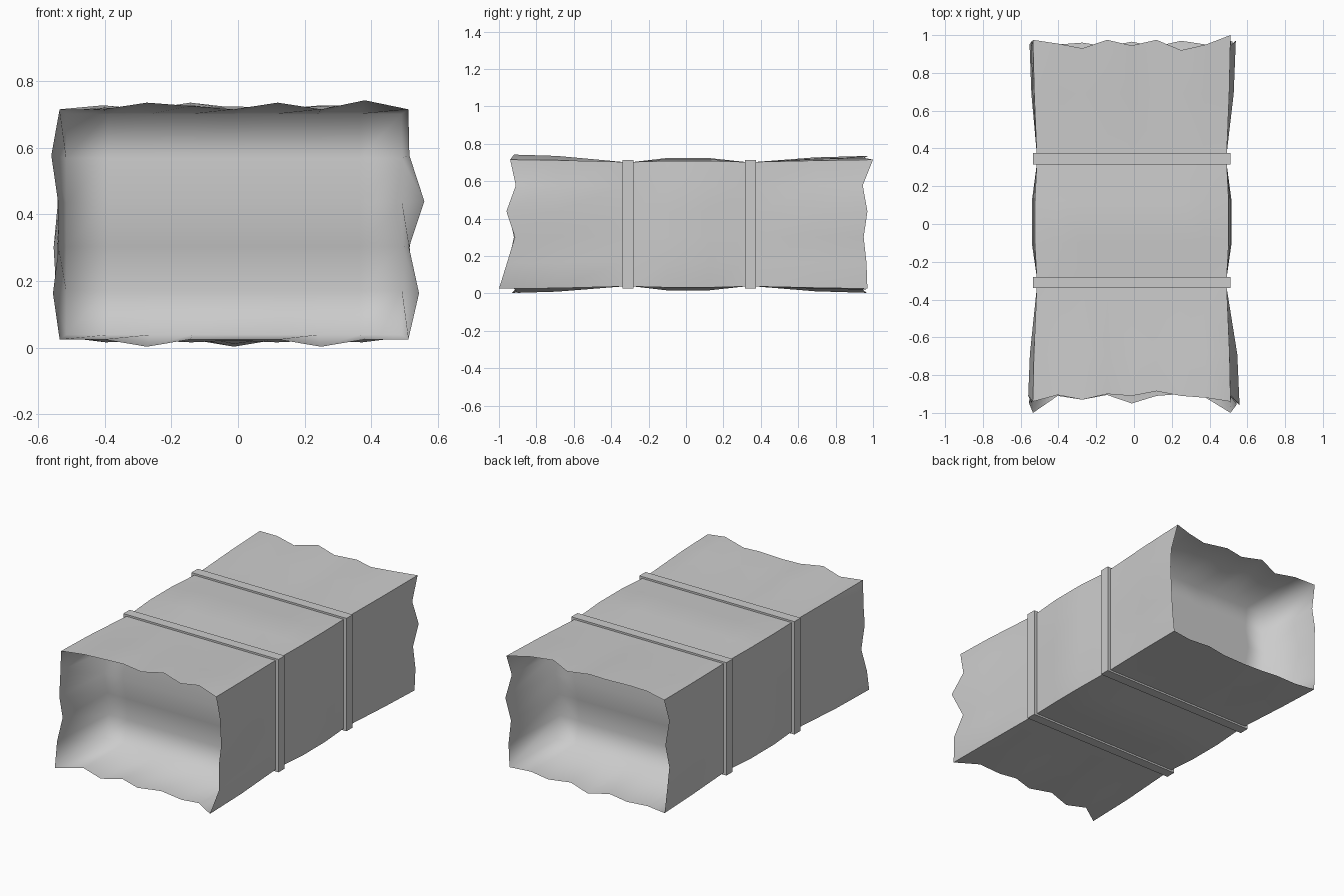
import bpy, bmesh

if "Cube" in bpy.data.objects:
    bpy.data.objects.remove(bpy.data.objects["Cube"])

CX, CZ = -0.012, 0.37          # centre of the cross-section
NX, NZ = 8, 5                  # cells across the width and the height

grey = bpy.data.materials.new("plain grey")
grey.diffuse_color = (0.6, 0.6, 0.6, 1)
grey.use_nodes = True
grey.node_tree.nodes["Principled BSDF"].inputs["Base Color"].default_value = grey.diffuse_color


def loop_cells():
    """Grid indices around the border: bottom, right, top, left."""
    return ([(i, 0) for i in range(NX)] + [(NX, j) for j in range(NZ)]
            + [(i, NZ) for i in range(NX, 0, -1)] + [(0, j) for j in range(NZ, 0, -1)])


LOOP = loop_cells()

# Outline of each torn end: y along bottom/top (left to right) and left/right
# (low to high, inner rows), and the outward bulge of the same points.
FRONT = dict(
    y_bottom=[-1.0, -.91, -.93, -.905, -.95, -.91, -.90, -.92, -1.0],
    y_top=[-.94, -.905, -.93, -.90, -.91, -.885, -.91, -.92, -.94],
    y_left=[-.95, -.92, -.95, -.91], y_right=[-.957, -.915, -.96, -.91],
    b_bottom=[0, 0, .022, 0, 0, 0, .022, 0, 0],
    b_top=[0, 0, .02, .01, 0, .02, 0, .027, 0],
    b_left=[.02, .003, .005, .025], b_right=[.032, .002, .048, .003])
BACK = dict(
    y_bottom=[.97, .95, .96, .94, .965, .94, .97, .95, .97],
    y_top=[.975, .955, .93, .975, .945, .975, .92, .95, 1.0],
    y_left=[.96, .95, .97, .94], y_right=[.965, .95, .97, .945],
    b_bottom=[0, 0, .005, 0, .022, 0, .005, 0, 0],
    b_top=[0, .012, 0, .02, .005, 0, .012, .01, 0],
    b_left=[.01, .018, .005, .01], b_right=[.01, .004, .028, .002])


def edge_value(end, kind, i, j):
    if j == 0:
        return end[kind + "_bottom"][i]
    if j == NZ:
        return end[kind + "_top"][i]
    return end[kind + ("_left" if i == 0 else "_right")][j - 1]


def place(i, j, hx, hz, bulge):
    """Point of the cross-section, pushed outward on its own side."""
    x, z = CX + hx * (2 * i / NX - 1), CZ + hz * (2 * j / NZ - 1)
    if j in (0, NZ):
        z += bulge if j else -bulge
    elif i in (0, NX):
        x += bulge if i else -bulge
    return x, z


def rim_point(end, i, j):
    x, z = place(i, j, .523, .345, edge_value(end, "b", i, j))
    return x, edge_value(end, "y", i, j), z


def finish(bm, name, angle):
    bmesh.ops.recalc_face_normals(bm, faces=bm.faces)
    mesh = bpy.data.meshes.new(name)
    bm.to_mesh(mesh)
    bm.free()
    ob = bpy.data.objects.new(name, mesh)
    bpy.context.collection.objects.link(ob)
    mesh.materials.append(grey)
    if angle:
        bpy.ops.object.select_all(action='DESELECT')
        ob.select_set(True)
        bpy.context.view_layer.objects.active = ob
        bpy.ops.object.shade_smooth_by_angle(angle=angle)
    return ob


def bridge(bm, rings):
    for a, b in zip(rings, rings[1:]):
        for k in range(len(a)):
            m = (k + 1) % len(a)
            bm.faces.new((a[k], a[m], b[m], b[k]))


# Wrapped body: pinched under the straps, bulging between them
def make_body():
    bm = bmesh.new()
    stations = [(-.69, .518, .342, FRONT), (-.34, .503, .333, None), (-.28, .503, .333, None),
                (-.1, .513, .338, "mid"), (.12, .513, .338, "mid"),
                (.315, .503, .333, None), (.375, .503, .333, None), (.69, .516, .34, BACK)]
    rings = [[bm.verts.new(rim_point(FRONT, i, j)) for i, j in LOOP]]
    for y, hx, hz, kind in stations:
        ring = []
        for i, j in LOOP:
            corner = i in (0, NX) and j in (0, NZ)
            if kind is None or corner:
                bulge = 0
            elif kind == "mid":
                bulge = .016 if (i + j) % 2 else .01
            else:
                bulge = edge_value(kind, "b", i, j) * .85
            x, z = place(i, j, hx, hz, bulge)
            ring.append(bm.verts.new((x, y, z)))
        rings.append(ring)
    rings.append([bm.verts.new(rim_point(BACK, i, j)) for i, j in LOOP])
    bridge(bm, rings)
    finish(bm, "wrapped_body", 0.6)


# Deep open end: walls close to the body and a softly dented floor
def make_hollow(end, sign, name):
    bm = bmesh.new()
    row_depth = [.39, .42, .41, .375, .40, .39]
    grid = {}
    for i in range(NX + 1):
        for j in range(NZ + 1):
            x, z = place(i, j, .503, .331, 0)
            grid[i, j] = bm.verts.new((x, sign * (.93 - row_depth[j]), z))
    for i in range(NX):
        for j in range(NZ):
            bm.faces.new((grid[i, j], grid[i + 1, j], grid[i + 1, j + 1], grid[i, j + 1]))
    rim = [bm.verts.new(rim_point(end, i, j)) for i, j in LOOP]
    bridge(bm, [rim, [grid[c] for c in LOOP]])
    bmesh.ops.recalc_face_normals(bm, faces=bm.faces)
    bm.normal_update()
    # The visible side faces out of the opening
    if sum(f.normal.y * f.calc_area() for f in bm.faces) * sign < 0:
        bmesh.ops.reverse_faces(bm, faces=bm.faces)
    finish_smooth(bm, name)


def finish_smooth(bm, name):
    mesh = bpy.data.meshes.new(name)
    bm.to_mesh(mesh)
    bm.free()
    mesh.materials.append(grey)
    mesh.shade_smooth()
    bpy.context.collection.objects.link(bpy.data.objects.new(name, mesh))


# Flat strap around the body
def make_strap(y, name):
    bm = bmesh.new()
    rings = []
    for dy, hx, hz in ((-.03, .49, .32), (-.03, .523, .344), (.03, .523, .344), (.03, .49, .32)):
        rings.append([bm.verts.new((CX + sx * hx, y + dy, CZ + sz * hz))
                      for sx, sz in ((-1, -1), (1, -1), (1, 1), (-1, 1))])
    bridge(bm, rings + rings[:1])
    finish(bm, name, 0)


make_body()
make_hollow(FRONT, -1, "front_hollow")
make_hollow(BACK, 1, "back_hollow")
make_strap(-.31, "front_strap")
make_strap(.345, "back_strap")
